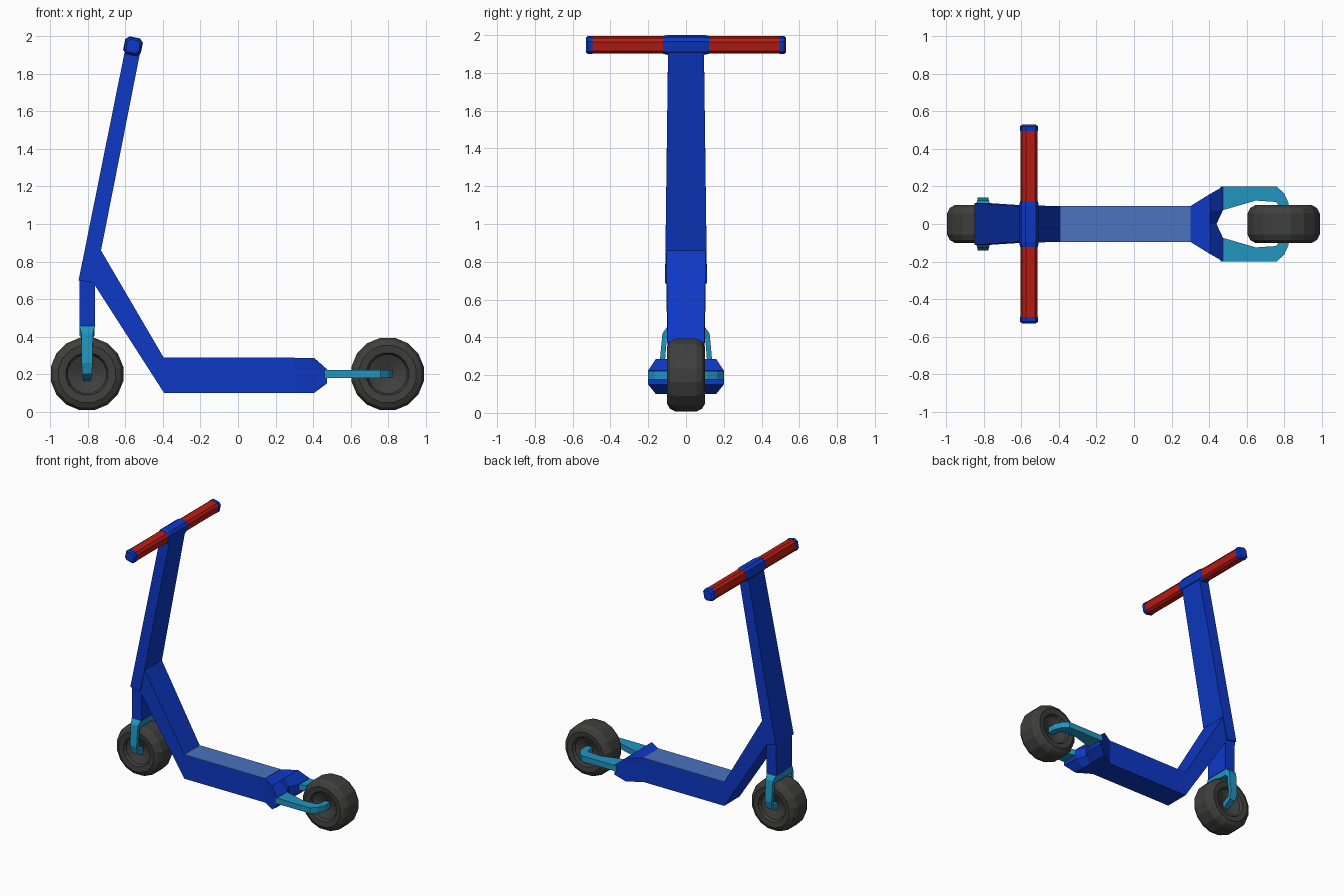
import bpy, bmesh, math
from mathutils import Matrix, Vector

if "Cube" in bpy.data.objects:
    bpy.data.objects.remove(bpy.data.objects["Cube"])


def material(name, *rgb):
    m = bpy.data.materials.new(name)
    m.diffuse_color = (*rgb, 1)
    m.use_nodes = True
    m.node_tree.nodes["Principled BSDF"].inputs["Base Color"].default_value = m.diffuse_color
    return m


BLUE = material("blue", 0.004, 0.04, 0.56)
PALE = material("pale_blue", 0.07, 0.17, 0.52)
CYAN = material("cyan", 0.015, 0.3, 0.53)
RED = material("red", 0.5, 0.012, 0.007)
BLACK = material("black", 0.05, 0.05, 0.048)


def loft(name, rings, mat, mirror=False, caps=True):
    """Join equal-length point rings into a flat-faced solid."""
    bm = bmesh.new()
    rows = [[bm.verts.new(p) for p in ring] for ring in rings]
    n = len(rows[0])
    for a, b in zip(rows, rows[1:]):
        for i in range(n):
            j = (i + 1) % n
            bm.faces.new((a[i], a[j], b[j], b[i]))
    if caps:
        bm.faces.new(rows[0])
        bm.faces.new(rows[-1])
    bmesh.ops.recalc_face_normals(bm, faces=bm.faces)
    me = bpy.data.meshes.new(name)
    bm.to_mesh(me)
    bm.free()
    me.materials.append(mat)
    ob = bpy.data.objects.new(name, me)
    bpy.context.collection.objects.link(ob)
    if mirror:
        mod = ob.modifiers.new("mirror", 'MIRROR')
        mod.use_axis = (False, True, False)
        mod.use_bisect_axis[1] = False
    return ob


def section(x1, z1, x2, z2, w):
    """Rectangular tube section from a line in the side view and a half width."""
    return [(x1, -w, z1), (x2, -w, z2), (x2, w, z2), (x1, w, z1)]


# wheels
TYRE = [(0.02, 0.04), (0.105, 0.075), (0.115, 0.095), (0.155, 0.1),
        (0.182, 0.085), (0.197, 0.055)]
PROFILE = TYRE + [(r, -y) for r, y in reversed(TYRE)]
SIDES = 16


def wheel(name, x):
    turn = [2 * math.pi * (i + 0.5) / SIDES for i in range(SIDES)]
    loft(name, [[(x + r * math.cos(a), y, 0.2 + r * math.sin(a)) for a in turn]
                for r, y in PROFILE], BLACK)


wheel("front_wheel", -0.805)
wheel("rear_wheel", 0.798)

# stem, head column and down tube running into the deck
loft("stem", [section(-0.85, 0.70, -0.765, 0.685, 0.111),
              section(-0.602, 1.93, -0.522, 1.915, 0.095)], BLUE)
loft("head_column", [section(-0.845, 0.45, -0.762, 0.45, 0.095),
                     section(-0.845, 0.72, -0.762, 0.72, 0.1)], BLUE)
loft("down_tube_and_deck", [section(-0.80, 0.73, -0.74, 0.875, 0.105),
                            section(-0.395, 0.10, -0.395, 0.285, 0.095),
                            section(0.30, 0.10, 0.30, 0.285, 0.095)], BLUE)
loft("deck_pad", [section(-0.395, 0.28, -0.395, 0.288, 0.095),
                  section(0.30, 0.28, 0.30, 0.288, 0.095)], PALE)

# flared rear end of the deck with a notch between two shoulders
PLAN_BIG = [(0.30, 0), (0.30, 0.095), (0.405, 0.16), (0.407, 0.07), (0.405, 0)]
PLAN_END = [(0.30, 0), (0.30, 0.095), (0.475, 0.2), (0.475, 0.075), (0.44, 0)]
layers = [(PLAN_BIG, 0.10), (PLAN_END, 0.15), (PLAN_END, 0.225), (PLAN_BIG, 0.285)]
loft("deck_tail", [[(x, y, z) for x, y in plan] for plan, z in layers], BLUE, mirror=True)

# rear fork: outer and inner edges in plan
REAR = [(0.46, 0.2, 0.46, 0.07), (0.65, 0.2, 0.65, 0.125), (0.76, 0.2, 0.755, 0.118),
        (0.80, 0.165, 0.765, 0.112), (0.825, 0.11, 0.775, 0.085), (0.825, 0.04, 0.775, 0.04)]
loft("rear_fork", [[(xo, yo, 0.178), (xi, yi, 0.178), (xi, yi, 0.222), (xo, yo, 0.222)]
                   for xo, yo, xi, yi in REAR], CYAN, mirror=True)

# front fork: outer and inner edges across, with half depth
FRONT = [(0.0, 0.455, 0.0, 0.405, 0.04), (0.10, 0.455, 0.092, 0.405, 0.04),
         (0.125, 0.42, 0.102, 0.39, 0.031), (0.14, 0.26, 0.112, 0.265, 0.029),
         (0.125, 0.20, 0.10, 0.225, 0.026), (0.04, 0.16, 0.04, 0.215, 0.018)]
loft("front_fork", [[(-0.805 - d, yo, zo), (-0.805 + d, yo, zo),
                     (-0.805 + d, yi, zi), (-0.805 - d, yi, zi)]
                    for yo, zo, yi, zi, d in FRONT], CYAN, mirror=True)

# handlebar: chamfered square bars leaning with the stem
LEAN = Matrix.Translation((-0.56, 0, 1.948)) @ Matrix.Rotation(math.radians(11.6), 4, 'Y')


def bar(name, stations, mat, mirror=False):
    rings = []
    for y, h in stations:
        c = h * 0.6
        pts = [(h, c), (c, h), (-c, h), (-h, c), (-h, -c), (-c, -h), (c, -h), (h, -c)]
        rings.append([LEAN @ Vector((a, y, b)) for a, b in pts])
    loft(name, rings, mat, mirror)


bar("handle_clamp", [(-0.122, 0.043), (-0.095, 0.048), (0.095, 0.048), (0.122, 0.043)], BLUE)
bar("grip", [(0.10, 0.042), (0.51, 0.042)], RED, mirror=True)
bar("grip_cap", [(0.495, 0.044), (0.52, 0.044), (0.53, 0.034)], BLUE, mirror=True)
